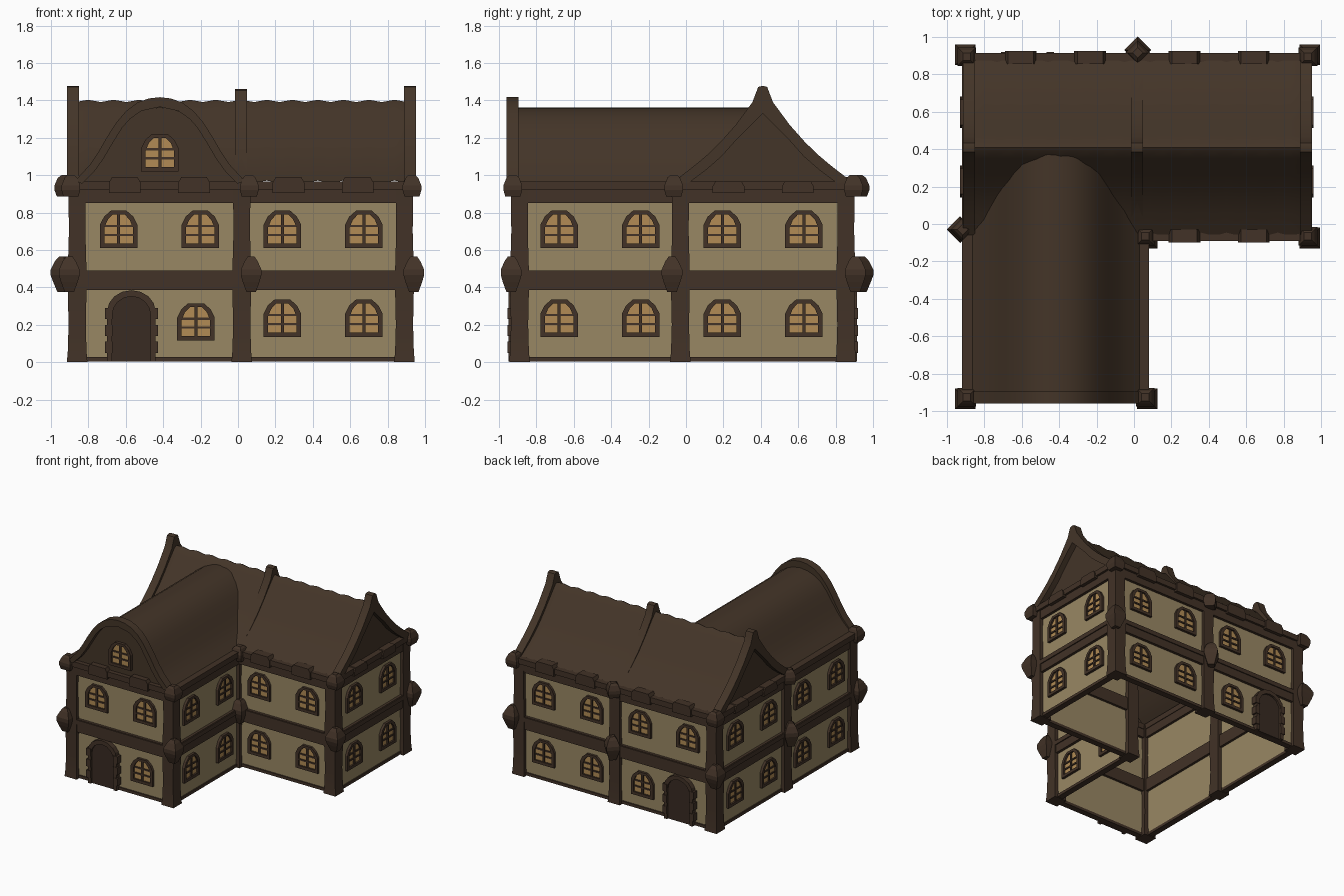
import bpy, bmesh, math
from mathutils import Matrix, Vector

if "Cube" in bpy.data.objects:
    bpy.data.objects.remove(bpy.data.objects["Cube"])


def mat(name, r, g, b):
    m = bpy.data.materials.new(name)
    m.diffuse_color = (r, g, b, 1)
    m.use_nodes = True
    m.node_tree.nodes["Principled BSDF"].inputs["Base Color"].default_value = m.diffuse_color
    return m


TIMBER = mat("dark timber", 0.054, 0.032, 0.020)
ROOF = mat("roof brown", 0.057, 0.035, 0.021)
PLASTER = mat("tan plaster", 0.315, 0.242, 0.126)
GLASS = mat("amber glass", 0.445, 0.260, 0.090)
DOOR = mat("door wood", 0.040, 0.024, 0.016)

parts = {}


def bm_of(part):
    return parts.setdefault(part, bmesh.new())


def frame(x, y, u):
    """Local x runs along the wall, local -y points outwards, z is up."""
    n = Vector((u[1], -u[0], 0))
    M = Matrix.Identity(4)
    M.col[0] = (u[0], u[1], 0, 0)
    M.col[1] = (-n.x, -n.y, 0, 0)
    M.col[3] = (x, y, 0, 1)
    return M


def prism(part, pts, d0, d1, M):
    """Outline in the local xz plane, extruded from depth d0 to d1."""
    bm = bm_of(part)
    a = [bm.verts.new(M @ Vector((x, d0, z))) for x, z in pts]
    b = [bm.verts.new(M @ Vector((x, d1, z))) for x, z in pts]
    bm.faces.new(a)
    bm.faces.new(b[::-1])
    for i in range(len(pts)):
        j = (i + 1) % len(pts)
        bm.faces.new((a[j], a[i], b[i], b[j]))


def box(part, x0, x1, z0, z1, d0, d1, M):
    prism(part, [(x0, z0), (x1, z0), (x1, z1), (x0, z1)], d0, d1, M)


def loft(part, x, y, rings, turn=0.0):
    """Square column from (z, half width) rings."""
    bm, loops = bm_of(part), []
    for z, h in rings:
        r = h * math.sqrt(2)
        loops.append([bm.verts.new((x + r * math.cos(turn + math.pi * (k / 2 + .25)),
                                    y + r * math.sin(turn + math.pi * (k / 2 + .25)), z)) for k in range(4)])
    for a, b in zip(loops, loops[1:]):
        for k in range(4):
            bm.faces.new((a[k], a[(k + 1) % 4], b[(k + 1) % 4], b[k]))
    bm.faces.new(loops[0][::-1])
    bm.faces.new(loops[-1])


def both(half):
    """Mirror a half profile that starts at the ridge."""
    return [(-d, z) for d, z in half[::-1]] + [p for p in half if p[0] > 0]


def sheet(part, profile, depths, M, wave=0.0):
    bm, rows = bm_of(part), []
    for i, d in enumerate(depths):
        dz = wave * (1 if i % 2 else -1)
        rows.append([bm.verts.new(M @ Vector((x, d, z + dz))) for x, z in profile])
    for a, b in zip(rows, rows[1:]):
        for k in range(len(profile) - 1):
            bm.faces.new((a[k], a[k + 1], b[k + 1], b[k]))


def window(M, x, z):
    # arched frame, pane plate, glazing bars
    def arch(h, z0, z1, c):
        return [(x - h, z + z0), (x + h, z + z0), (x + h, z + z1 - c), (x + h * .78, z + z1 - c * .42),
                (x + h * .42, z + z1), (x - h * .42, z + z1), (x - h * .78, z + z1 - c * .42), (x - h, z + z1 - c)]
    o, i = arch(.1, 0, .2, .075), arch(.076, .024, .18, .07)
    for k in range(8):
        j = (k + 1) % 8
        prism("window_frames", [o[k], o[j], i[j], i[k]], -.04, -.015, M)
    prism("window_panes", i, -.026, -.018, M)
    box("window_frames", x - .008, x + .008, z + .02, z + .185, -.036, -.02, M)
    for h in (.07, .118):
        box("window_frames", x - .078, x + .078, z + h - .006, z + h + .006, -.034, -.02, M)


def door(M, x):
    def arch(h, spring, top):
        return [(x + h, 0.005), (x + h, spring)] + \
            [(x + h * math.cos(math.pi * k / 8), spring + (top - spring) * math.sin(math.pi * k / 8))
             for k in range(1, 8)] + [(x - h, spring), (x - h, 0.005)]
    o, i = arch(.13, .27, .385), arch(.103, .25, .352)
    prism("door_frames", o + i[::-1], -.06, -.01, M)
    prism("door_panels", i, -.045, -.012, M)
    for s in (-1, 1):                       # rough stones up the jambs
        for z in (.08, .17, .26):
            box("door_frames", x + s * .122 - .02, x + s * .122 + .02, z - .03, z + .03, -.064, -.01, M)


X, Y = (-.86, .02, .89), (-.89, -.03, .855)
corners = [(0, 0), (1, 0), (1, 1), (2, 1), (2, 2), (1, 2), (0, 2), (0, 1)]

# walls, beams, windows and doors for each side of the L plan
for s, (i, j) in enumerate(corners):
    i2, j2 = corners[(s + 1) % 8]
    a, b = Vector((X[i], Y[j])), Vector((X[i2], Y[j2]))
    L, c = (b - a).length / 2, (a + b) / 2
    M = frame(c.x, c.y, (b - a).normalized())
    box("plaster_walls", -L, L, .01, .93, -.02, .015, M)
    box("sill_beams", -L, L, .005, .028, -.03, .02, M)
    box("middle_beams", -L, L, .385, .49, -.042, .035, M)
    box("middle_beams", -L, L, .452, .487, -.05, .03, M)
    box("top_beams", -L, L, .85, .925, -.042, .035, M)
    box("cornice", -L - .02, L + .02, .92, .965, -.06, .04, M)
    for k in (-1, 1):
        window(M, k * .218, .61)
        if s not in (0, 5):
            window(M, k * .218, .135)
        if s not in (1, 7):                 # eave blocks
            x, t = k * .185, (.95 if s in (3, 6) else .97)
            prism("eave_blocks", [(x - .085, .905), (x + .085, .905), (x + .085, t - .01), (x + .068, t + .02),
                                  (x - .068, t + .02), (x - .085, t - .01)], -.07, 0, M)
    if s in (0, 5):
        k = 1 if s == 0 else -1
        window(M, k * .195, .115)
        door(M, -k * .15)

    # posts with knobs at both storeys
    x, y = a
    loft("posts", x, y, [(0, .055), (.06, .05), (.2, .046), (.38, .05), (.49, .05), (.7, .044), (.95, .047)])
    diamond = (i, j) in ((0, 1), (1, 2))
    if diamond:
        ox, oy, turn, f = (-.07, 0, math.pi / 4, .92) if j == 1 else (0, .075, math.pi / 4, .92)
    else:
        ox, oy, turn, f = (-.042 if i == 0 else .05), (.05 if j == 2 else -.045), 0, 1
    loft("post_knobs", x + ox, y + oy, [(.375, .025), (.43, .045 * f), (.465, .055 * f), (.495, .055 * f),
                                       (.54, .035), (.565, .018)], turn)
    loft("post_caps", x + ox * .8, y + oy * .8, [(.885, .04 * f), (.92, .05 * f), (.945, .05 * f),
                                               (.985, .034), (1.0, .02)], turn)

# main roof: swept concave slopes with a wavy ridge
RY, WX = .41, -.418
main = [(0, 1.397), (.02, 1.385), (.06, 1.34), (.14, 1.245), (.22, 1.155), (.29, 1.09), (.36, 1.035), (.465, .965)]
trim = [(0, 1.478), (.024, 1.472), (.036, 1.44), (.055, 1.39), (.145, 1.268), (.225, 1.178), (.295, 1.11),
        (.36, 1.055), (.47, .97)]
trim_in = [(0, 1.33), (.06, 1.27), (.14, 1.19), (.22, 1.1), (.3, 1.03), (.4, .955)]
G = frame(0, RY, (0, 1))
N = 26
sheet("main_roof", both(main), [-(-.87 + 1.775 * k / N) for k in range(N + 1)], G, .006)
for x0, x1 in ((-.915, -.85), (-.015, .048), (.888, .952)):
    low = -.018 if x0 == -.015 else 0
    prism("roof_trim", [(d, z + low) for d, z in both(trim)] + both(trim_in)[::-1], -x1, -x0, G)
for x0, x1 in ((-.87, -.86), (.895, .905)):
    prism("gable_walls", both(main), -x1, -x0, G)

# front wing: bell-shaped barrel roof
wing = [(0, 1.362), (.06, 1.356), (.12, 1.335), (.18, 1.295), (.23, 1.24), (.28, 1.165), (.33, 1.09),
        (.385, 1.022), (.45, .962)]
wtrim = [(0, 1.417), (.06, 1.41), (.12, 1.388), (.18, 1.343), (.23, 1.285), (.28, 1.208), (.325, 1.13),
         (.375, 1.055), (.455, .968)]
wtrim_in = [(0, 1.365), (.1, 1.343), (.16, 1.3), (.2, 1.255), (.25, 1.175), (.3, 1.09), (.35, 1.02), (.415, .955)]
W = frame(WX, 0, (1, 0))
sheet("wing_roof", both(wing), [-.91, -.3, .4], W)
prism("roof_trim", both(wtrim) + both(wtrim_in)[::-1], -.96, -.895, W)
prism("gable_walls", both(wing), -.915, -.9, W)
window(frame(WX, -.9, (1, 0)), 0, 1.02)

# turn every collected part into an object
colours = {"plaster_walls": PLASTER, "window_panes": GLASS, "door_panels": DOOR,
           "main_roof": ROOF, "wing_roof": ROOF, "roof_trim": ROOF, "gable_walls": ROOF}
for name, bm in parts.items():
    if name in ("main_roof", "wing_roof"):
        bm.normal_update()
        if sum(f.normal.z for f in bm.faces) < 0:
            bmesh.ops.reverse_faces(bm, faces=bm.faces[:])
    else:
        bmesh.ops.recalc_face_normals(bm, faces=bm.faces[:])
    me = bpy.data.meshes.new(name)
    bm.to_mesh(me)
    bm.free()
    me.materials.append(colours.get(name, TIMBER))
    ob = bpy.data.objects.new(name, me)
    bpy.context.collection.objects.link(ob)
    if name in ("main_roof", "wing_roof", "roof_trim", "posts"):
        bpy.ops.object.select_all(action='DESELECT')
        ob.select_set(True)
        bpy.context.view_layer.objects.active = ob
        bpy.ops.object.shade_smooth_by_angle(angle=math.radians(35))
